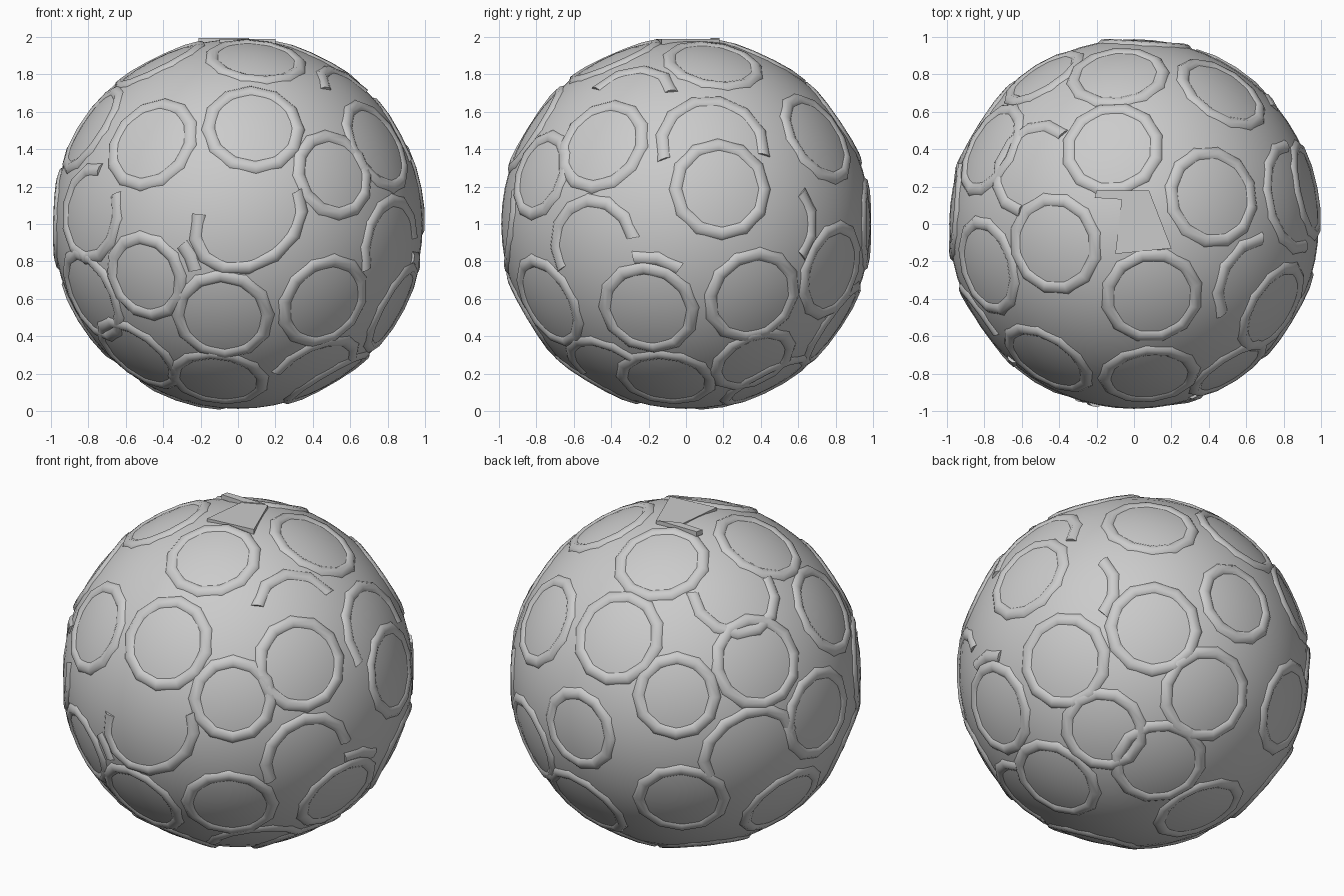
import bpy, bmesh, math
from mathutils import Vector

if "Cube" in bpy.data.objects:
    bpy.data.objects.remove(bpy.data.objects["Cube"])

C = Vector((0, 0, 1))      # ball centre
R = 0.988                  # ball radius
TUBE = 0.050               # ring tube radius
DEPTH = 0.953              # distance of tube centre line from ball centre


def finish(name, bm, smooth=60):
    bmesh.ops.recalc_face_normals(bm, faces=bm.faces)
    me = bpy.data.meshes.new(name)
    bm.to_mesh(me)
    bm.free()
    ob = bpy.data.objects.new(name, me)
    bpy.context.collection.objects.link(ob)
    bpy.ops.object.select_all(action='DESELECT')
    ob.select_set(True)
    bpy.context.view_layer.objects.active = ob
    bpy.ops.object.shade_smooth_by_angle(angle=math.radians(smooth))
    return ob


def ring(name, direction, radius=0.235, start=0, end=360, stretch=1.0, tilt=0, seg=12, sides=10):
    """Full or broken tube ring hugging the ball; angles run from local right, 90 is towards the pole."""
    n = Vector(direction).normalized()
    right = Vector((0, 0, 1)).cross(n).normalized()
    up = n.cross(right)
    ct, st = math.cos(math.radians(tilt)), math.sin(math.radians(tilt))
    closed = end - start >= 360
    count = seg if closed else max(2, round((end - start) / 360 * seg))
    bm = bmesh.new()
    loops = []
    for i in range(count if closed else count + 1):
        a = math.radians(start + (end - start) * i / count - tilt)
        p, q = radius * stretch * math.cos(a), radius / stretch * math.sin(a)
        out = right * (p * ct - q * st) + up * (p * st + q * ct)
        r = out.length
        radial = (n * math.sqrt(DEPTH ** 2 - r * r) + out).normalized()
        side = out.normalized()
        side = (side - radial * side.dot(radial)).normalized()
        loops.append([bm.verts.new(C + radial * DEPTH +
                      (side * math.cos(2 * math.pi * k / sides) + radial * math.sin(2 * math.pi * k / sides)) * TUBE)
                      for k in range(sides)])
    for i in range(count):
        a, b = loops[i], loops[(i + 1) % len(loops)]
        for k in range(sides):
            bm.faces.new((a[k], a[(k + 1) % sides], b[(k + 1) % sides], b[k]))
    if not closed:
        bm.faces.new(loops[0])
        bm.faces.new(loops[-1])
    return finish(name, bm)


# Ball body
bm = bmesh.new()
bmesh.ops.create_uvsphere(bm, u_segments=64, v_segments=32, radius=R)
bmesh.ops.translate(bm, verts=bm.verts, vec=C)
finish("ball", bm)

# Complete rings (directions from the ball centre)
front = [(-.48, -.75, .445), (.085, -.84, .53), (-.085, -.86, -.51), (.475, -.76, -.43),
         (-.82, -.43, -.4), (.76, -.46, .43)]
right_side = [(.96, .19, .195), (.86, -.21, -.47), (.84, .37, -.4), (.53, .81, -.26), (.49, .73, .48)]
back = [(-.09, .82, .56), (-.5, .76, -.39), (.14, .81, -.56)]
left_side = [(-.78, .41, .43), (-.8, -.23, .52), (-.99, .08, .03), (-.82, .2, -.53)]
top = [(-.12, .42, .9), (.43, .15, .88), (-.44, -.11, .89), (.1, -.4, .91)]
bottom = [(.5, -.11, -.86), (-.11, -.5, -.86), (-.56, -.4, -.73), (.19, .46, -.9), (-.3, .24, -.93)]
groups = dict(front=front, right=right_side, back=back, left=left_side, top=top, bottom=bottom)
for area, dirs in groups.items():
    for i, d in enumerate(dirs):
        ring(f"{area}_ring_{i + 1}", d)

# Smaller complete rings
for i, d in enumerate([(.53, -.81, .275), (-.51, -.81, -.29), (-.5, .81, .29), (.06, .99, 0), (.54, .37, -.75)]):
    ring(f"small_ring_{i + 1}", d, 0.21)

# Broken rings: direction, radius, start, end, stretch, tilt
arcs = [((.06, -1, .02), .26, 165, 390, 1.15, 35), ((-.82, -.57, .06), .235, 75, 385, 1, 0),
        ((.83, -.5, -.12), .24, 10, 210, 1, 0), ((.88, .15, .43), .27, -10, 195, 1, 0),
        ((.87, .49, 0), .235, -45, 45, 1, 0), ((.67, -.33, .68), .24, 20, 155, 1, 0),
        ((-.56, .31, .77), .235, 165, 375, 1, 0), ((-.83, .55, -.06), .24, 10, 215, 1.1, 25),
        ((.42, -.42, -.8), .235, 20, 190, 1, 0),
        ((.86, -.21, -.47), .29, 50, 100, 1, 0), ((-.51, -.81, -.29), .29, 5, 35, 1, 0)]
for i, (d, r, a0, a1, s, t) in enumerate(arcs):
    ring(f"broken_ring_{i + 1}", d, r, a0, a1, s, t)


# Loose plates at the top
def plate(name, pts, lift):
    bm = bmesh.new()
    low = [bm.verts.new((x, y, lift - 0.03)) for x, y in pts]
    high = [bm.verts.new((x, y, lift)) for x, y in pts]
    bm.faces.new(low)
    bm.faces.new(high)
    for i in range(4):
        j = (i + 1) % 4
        bm.faces.new((low[i], low[j], high[j], high[i]))
    finish(name, bm, 30)


plate("top_plate", [(-.10, -.16), (.20, -.13), (.08, .18), (-.06, .18)], 1.99)
plate("top_strip", [(-.21, .14), (-.05, .13), (.06, .18), (-.20, .18)], 1.995)
